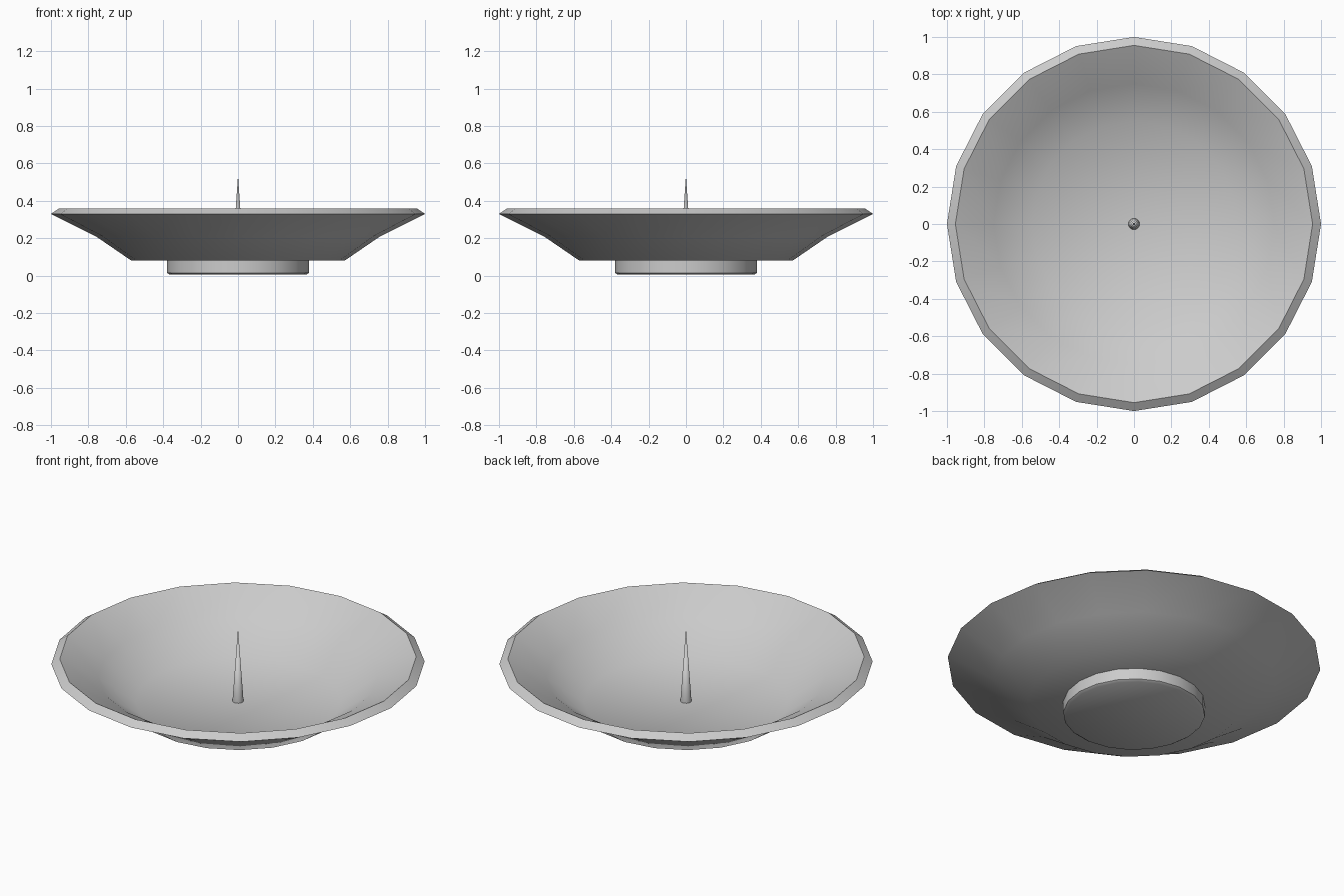
import bpy, bmesh
from math import cos, sin, pi, radians

if "Cube" in bpy.data.objects:
    bpy.data.objects.remove(bpy.data.objects["Cube"])


def lathe(name, profile, sides, angle=40):
    """Revolve (radius, z) points about z; radius 0 closes to a pole."""
    bm = bmesh.new()
    rings = []
    for r, z in profile:
        n = 1 if r == 0 else sides
        rings.append([bm.verts.new((r * cos(2 * pi * i / sides), r * sin(2 * pi * i / sides), z))
                      for i in range(n)])
    for a, b in zip(rings, rings[1:]):
        for i in range(sides):
            j = (i + 1) % sides
            quad = [a[i % len(a)], a[j % len(a)], b[j % len(b)], b[i % len(b)]]
            bm.faces.new(list(dict.fromkeys(quad)))
    bmesh.ops.recalc_face_normals(bm, faces=bm.faces[:])
    mesh = bpy.data.meshes.new(name)
    bm.to_mesh(mesh)
    bm.free()
    obj = bpy.data.objects.new(name, mesh)
    bpy.context.collection.objects.link(obj)
    bpy.context.view_layer.objects.active = obj
    obj.select_set(True)
    bpy.ops.object.shade_smooth_by_angle(angle=radians(angle))
    obj.select_set(False)
    return obj


# Shallow dish with a bevelled rim
lathe("dish", [(0, 0.08), (0.57, 0.08), (0.76, 0.21), (1.0, 0.33),
               (0.955, 0.36), (0.75, 0.25), (0.55, 0.105), (0, 0.105)], 20)

# Round foot with a small chamfer at the bottom
lathe("foot", [(0, 0.005), (0.365, 0.005), (0.38, 0.015), (0.38, 0.085), (0, 0.085)], 20)

# Candle spike
lathe("spike", [(0, 0.09), (0.03, 0.09), (0.03, 0.105), (0, 0.535)], 16)
